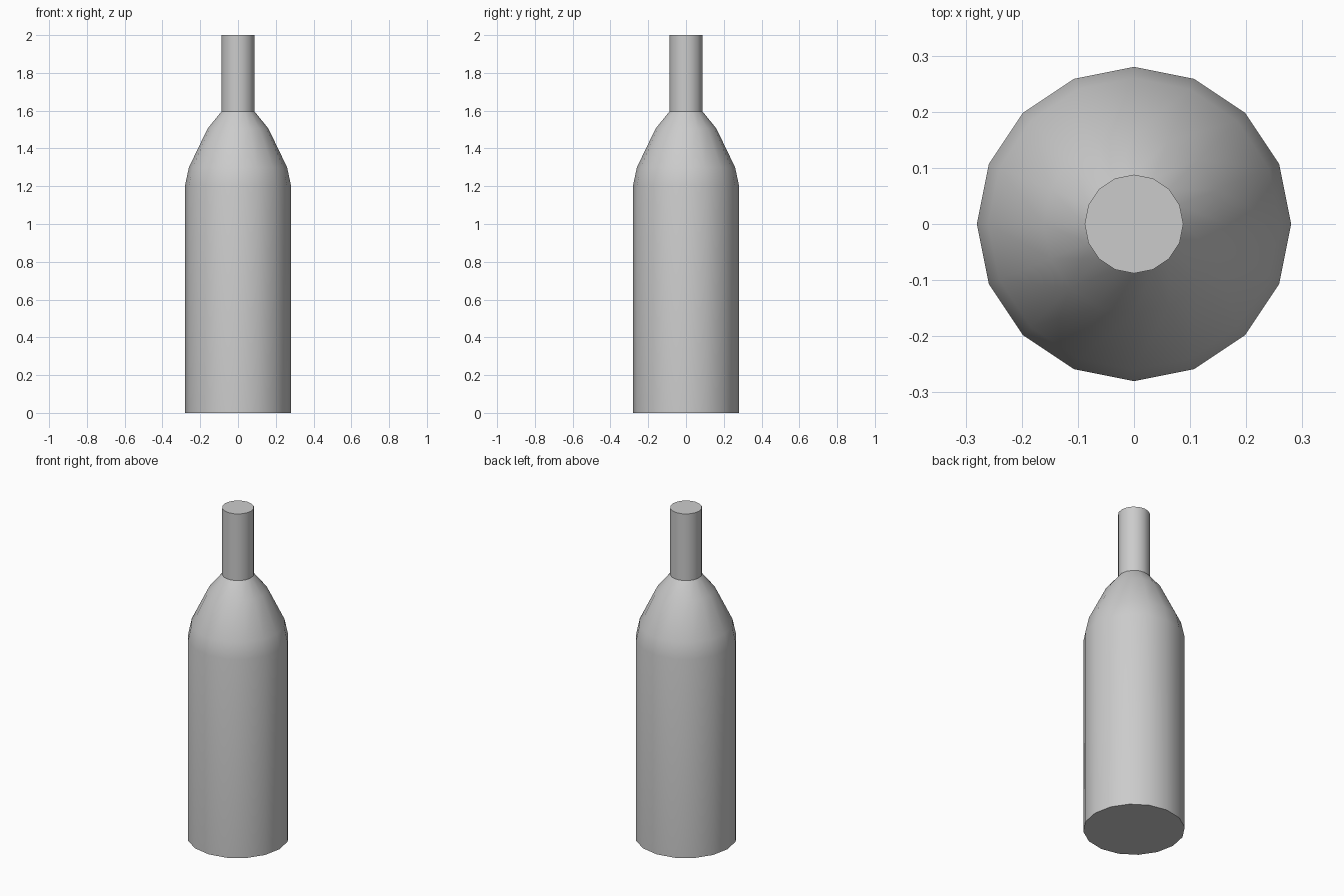
import bpy, bmesh
from math import cos, sin, radians, tau

if "Cube" in bpy.data.objects:
    bpy.data.objects.remove(bpy.data.objects["Cube"])

SIDES = 16

# Half profile from base to mouth: (radius, height)
PROFILE = [(0.28, 0.0), (0.28, 1.206), (0.26, 1.30), (0.161, 1.505),
           (0.088, 1.595), (0.088, 2.0)]


def lathe(name, profile):
    """Closed solid of revolution with flat end caps."""
    bm = bmesh.new()
    rings = [[bm.verts.new((r * cos(tau * i / SIDES), r * sin(tau * i / SIDES), z))
              for i in range(SIDES)] for r, z in profile]
    for low, high in zip(rings, rings[1:]):
        for i in range(SIDES):
            j = (i + 1) % SIDES
            bm.faces.new((low[i], low[j], high[j], high[i]))
    bm.faces.new(rings[0][::-1])
    bm.faces.new(rings[-1])
    mesh = bpy.data.meshes.new(name)
    bm.to_mesh(mesh)
    bm.free()
    obj = bpy.data.objects.new(name, mesh)
    bpy.context.collection.objects.link(obj)
    return obj


# Bottle: body, shoulder and neck in one shell
bottle = lathe("bottle", PROFILE)
bpy.context.view_layer.objects.active = bottle
bottle.select_set(True)
bpy.ops.object.shade_smooth_by_angle(angle=radians(30))
